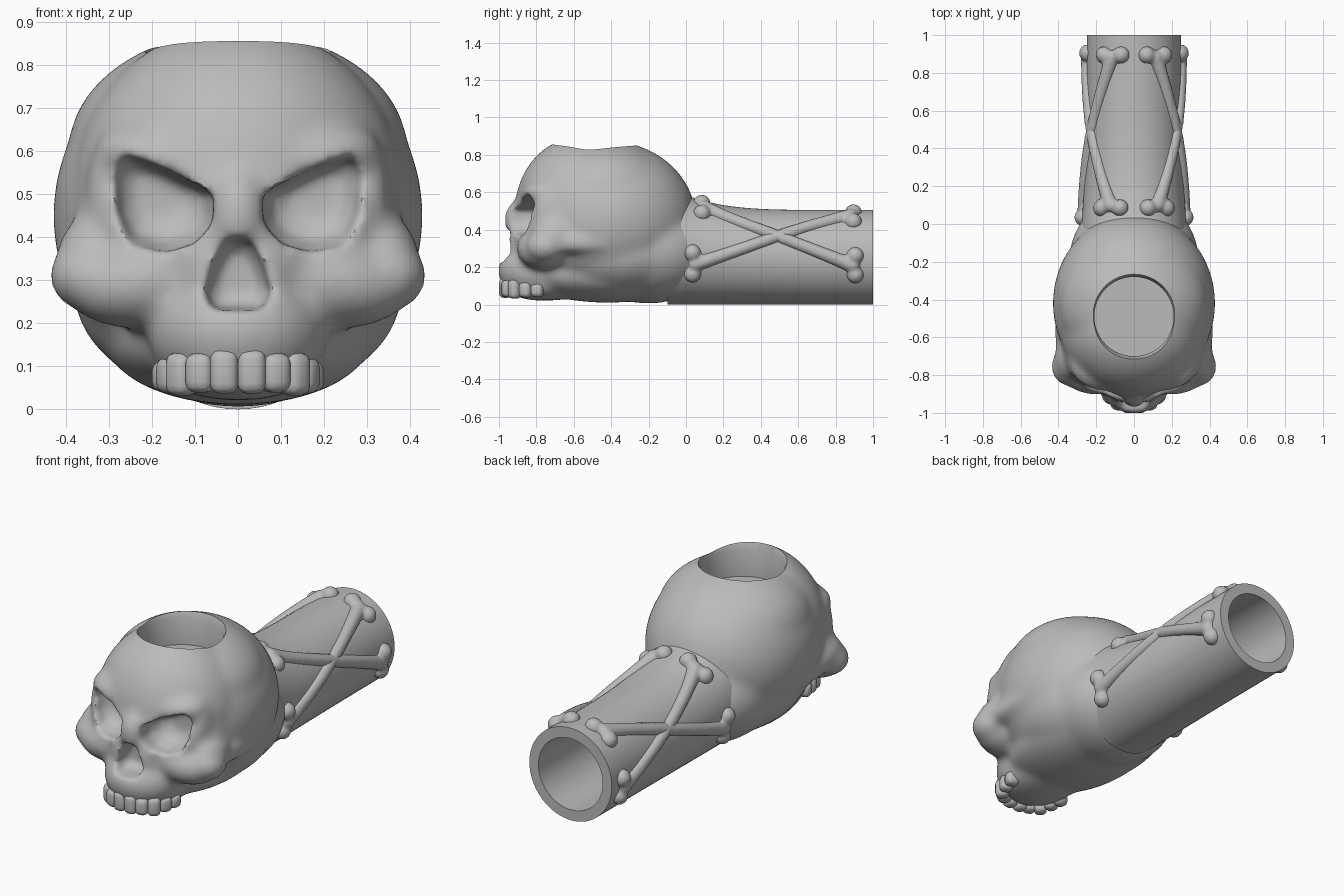
import bpy, bmesh, math
from mathutils import Matrix, Vector

cube = bpy.data.objects.get("Cube")
if cube:
    bpy.data.objects.remove(cube)

GREY = (0.5, 0.5, 0.5, 1)
grey = bpy.data.materials.new("plain grey")
grey.use_nodes = True
grey.diffuse_color = GREY
grey.node_tree.nodes["Principled BSDF"].inputs["Base Color"].default_value = GREY


def make(name, bm):
    bmesh.ops.recalc_face_normals(bm, faces=bm.faces)
    mesh = bpy.data.meshes.new(name)
    bm.to_mesh(mesh)
    bm.free()
    mesh.materials.append(grey)
    ob = bpy.data.objects.new(name, mesh)
    bpy.context.collection.objects.link(ob)
    return ob


def ball(bm, centre, radii, tilt=0, seg=64):
    m = (Matrix.Translation(centre) @ Matrix.Rotation(tilt, 4, 'Y')
         @ Matrix.Diagonal((*radii, 1)))
    bmesh.ops.create_uvsphere(bm, u_segments=seg, v_segments=seg // 2, radius=1, matrix=m)


def loft(bm, rings):
    loops = [[bm.verts.new(p) for p in ring] for ring in rings]
    for a, b in zip(loops, loops[1:]):
        for i in range(len(a)):
            j = (i + 1) % len(a)
            bm.faces.new((a[i], a[j], b[j], b[i]))
    bm.faces.new(loops[0])
    bm.faces.new(loops[-1])


def bake(ob):
    dg = bpy.context.evaluated_depsgraph_get()
    mesh = bpy.data.meshes.new_from_object(ob.evaluated_get(dg))
    ob.modifiers.clear()
    ob.data = mesh


def fuse(ob, voxel):
    mod = ob.modifiers.new("fuse", 'REMESH')
    mod.mode = 'VOXEL'
    mod.voxel_size = voxel
    bake(ob)


def soften(ob, steps):
    mod = ob.modifiers.new("soften", 'SMOOTH')
    mod.factor, mod.iterations = 0.5, steps
    bake(ob)


def carve(ob, cutter):
    mod = ob.modifiers.new("carve", 'BOOLEAN')
    mod.operation, mod.solver, mod.object = 'DIFFERENCE', 'EXACT', cutter
    bake(ob)
    bpy.data.objects.remove(cutter)


def shade(ob, angle=40):
    bpy.ops.object.select_all(action='DESELECT')
    ob.select_set(True)
    bpy.context.view_layer.objects.active = ob
    bpy.ops.object.shade_smooth_by_angle(angle=math.radians(angle))


# Skull masses
bm = bmesh.new()
ball(bm, (0, -.42, .45), (.43, .475, .425))         # cranium
ball(bm, (0, -.43, .6), (.395, .375, .28))          # crown
ball(bm, (0, -.57, .5), (.385, .345, .395))         # forehead
ball(bm, (0, -.36, .27), (.38, .43, .25))           # skull base
ball(bm, (0, -.42, .165), (.31, .46, .155))         # flat underside
ball(bm, (0, -.2, .285), (.345, .36, .28))          # neck
ball(bm, (0, -.66, .43), (.38, .28, .25))           # face mask
ball(bm, (0, -.85, .45), (.08, .125, .13))          # nose bridge
ball(bm, (0, -.79, .32), (.18, .175, .14))          # nose rim
ball(bm, (0, -.79, .18), (.21, .215, .16))          # upper jaw
ball(bm, (0, -.75, .1), (.185, .23, .08))           # palate
for s in (-1, 1):
    ball(bm, (s * .34, -.755, .31), (.1, .105, .085))              # cheekbone
    ball(bm, (s * .335, -.71, .36), (.085, .12, .09))              # cheek top
    ball(bm, (s * .36, -.55, .33), (.06, .27, .06))                # cheek arch
    ball(bm, (s * .2, -.765, .3), (.2, .14, .11), s * .15)         # cheek front
    ball(bm, (s * .16, -.755, .575), (.175, .13, .09), -s * .2)    # brow
    ball(bm, (s * .31, -.72, .48), (.045, .095, .15))              # outer eye rim
skull = make("skull", bm)
fuse(skull, .013)
soften(skull, 18)


# Eye sockets and nose opening
def socket_cutter(outline, side, focus, back, shrink):
    bm = bmesh.new()
    rings = []
    for y, k in ((-1.2, 1), (back - .1, 1), (back - .03, (1 + shrink) / 2), (back, shrink * .75)):
        rings.append([(side * (focus[0] + (x - focus[0]) * k), y,
                       focus[1] + (z - focus[1]) * k) for x, z in outline])
    loft(bm, rings)
    return make("cutter", bm)


EYE = [(.055, .5), (.17, .56), (.27, .595), (.295, .55), (.285, .45),
       (.25, .385), (.17, .365), (.1, .385), (.06, .43)]
NOSE = [(-.03, .4), (.03, .4), (.06, .34), (.08, .27), (.06, .23),
        (-.06, .23), (-.08, .27), (-.06, .34)]
for s in (-1, 1):
    carve(skull, socket_cutter(EYE, s, (.19, .51), -.75, .65))
carve(skull, socket_cutter(NOSE, 1, (0, .3), -.86, .8))
fuse(skull, .012)
soften(skull, 12)


# Bowl in the top of the skull
def circle(r, z, n=64):
    return [(r * math.cos(i * math.tau / n), -.49 + r * math.sin(i * math.tau / n), z)
            for i in range(n)]


bm = bmesh.new()
loft(bm, [circle(.21, .67), circle(.21, .815), circle(.226, .855), circle(.235, 1)])
carve(skull, make("cutter", bm))
shade(skull)


# Teeth
for s in (-1, 1):
    for i, (x, y, h) in enumerate([(.032, -.965, .052), (.086, -.951, .046), (.13, -.915, .05),
                                   (.152, -.855, .042), (.164, -.795, .036)]):
        bm = bmesh.new()
        bmesh.ops.create_cube(bm, size=2, matrix=Matrix.Translation((s * x, y, .088 - i * .003))
                              @ Matrix.Rotation(s * min(i * .35, 1.3), 4, 'Z')
                              @ Matrix.Diagonal((.033, .035, h, 1)))
        bmesh.ops.bevel(bm, geom=bm.edges[:], offset=.024, segments=3, profile=.5, affect='EDGES')
        shade(make(("left" if s > 0 else "right") + "_tooth_%d" % (i + 1), bm), 60)


# Stem: flared tube with a bore
def stem_point(y, angle, lift=0):
    rx = .25 + .028 * (1 - y) ** 3
    rz = (.505 + .08 * (1 - y) ** 5) / 2
    return Vector(((rx + lift) * math.cos(angle), y, rz + (rz + lift) * math.sin(angle)))


N = 64
turn = [i * math.tau / N for i in range(N)]
rings = [[stem_point(y / 20, a) for a in turn] for y in range(-2, 21)]
for y in (1, .05):
    rings.append([(.195 * math.cos(a), y, .2525 + .195 * math.sin(a)) for a in turn])
bm = bmesh.new()
loft(bm, rings)
shade(make("stem", bm), 35)


# Crossed bones wrapped around each side of the stem
def bone(name, side, start, end):
    bm = bmesh.new()

    def dot(y, degrees, r, lift):
        p = stem_point(y, math.radians(degrees), lift)
        p.x *= side
        ball(bm, p, (r, r, r), seg=16)

    steps = 44
    for i in range(steps + 1):
        t = i / steps
        dot(start[0] + (end[0] - start[0]) * t, start[1] + (end[1] - start[1]) * t,
            .034 + .008 * abs(2 * t - 1) ** 4, -.006)
    for (y, a), out in ((start, -1), (end, 1)):
        for k in (-12, 12):
            dot(y + out * .015, a + k, .047, -.005)
    ob = make(name, bm)
    fuse(ob, .009)
    soften(ob, 5)
    shade(ob, 60)


for s, label in ((1, "left"), (-1, "right")):
    bone(label + "_falling_bone", s, (.1, 62), (.89, -10))
    bone(label + "_rising_bone", s, (.05, -14), (.88, 62))
